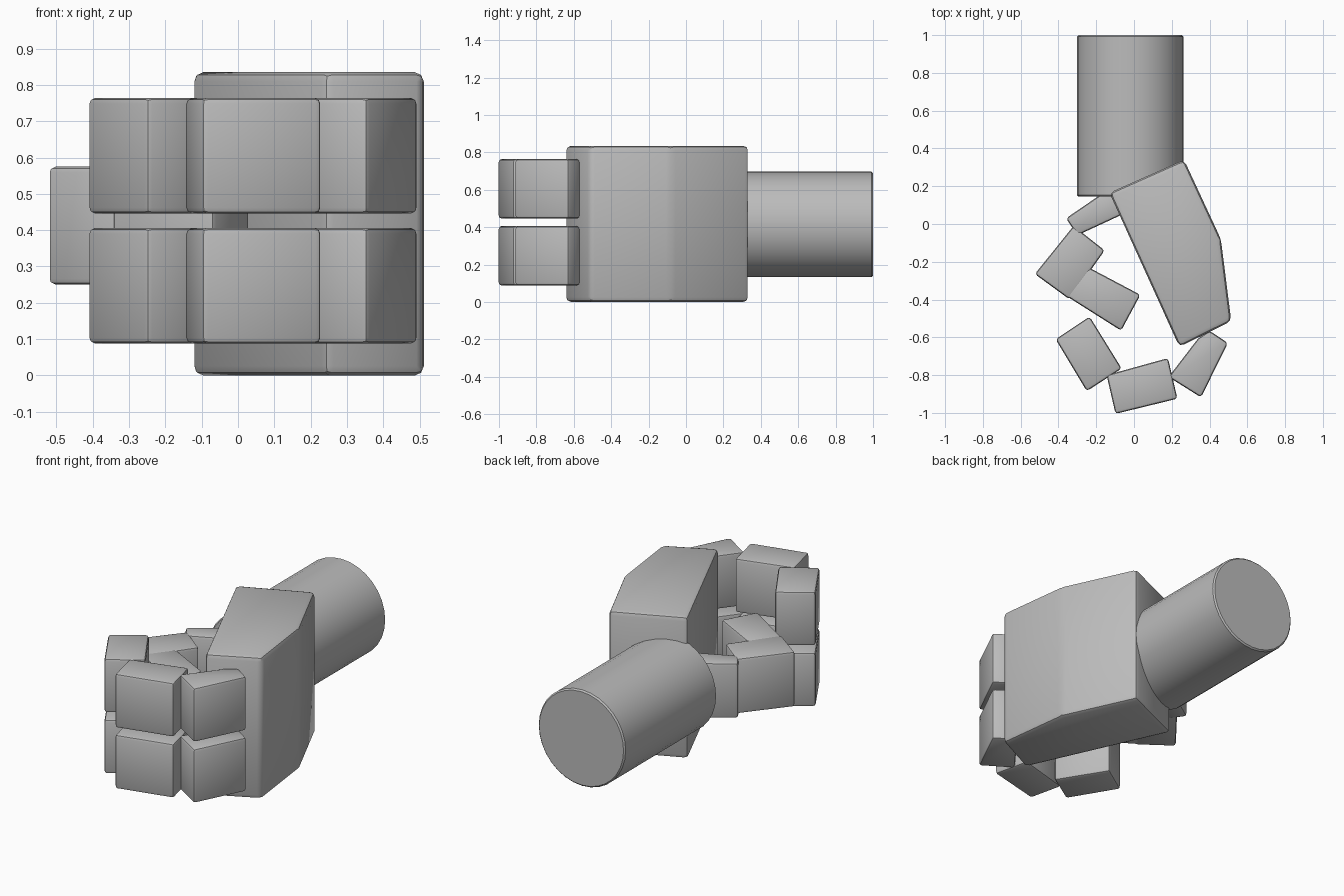
import bpy, bmesh, math
from mathutils import Vector

if "Cube" in bpy.data.objects:
    bpy.data.objects.remove(bpy.data.objects["Cube"], do_unlink=True)

# One plain grey for the whole hand
grey = bpy.data.materials.new("plain grey")
grey.use_nodes = True
COLOUR = (0.5, 0.5, 0.5, 1)
grey.diffuse_color = COLOUR
grey.node_tree.nodes["Principled BSDF"].inputs["Base Color"].default_value = COLOUR


def finish(name, bm):
    bmesh.ops.recalc_face_normals(bm, faces=bm.faces)
    mesh = bpy.data.meshes.new(name)
    bm.to_mesh(mesh)
    bm.free()
    mesh.materials.append(grey)
    obj = bpy.data.objects.new(name, mesh)
    bpy.context.collection.objects.link(obj)
    bpy.ops.object.select_all(action='DESELECT')
    obj.select_set(True)
    bpy.context.view_layer.objects.active = obj
    bpy.ops.object.shade_smooth_by_angle(angle=math.radians(35))
    return obj


def block(name, outline, bottom, top, bevel):
    """Upright prism with softened edges; outline is its plan shape."""
    bm = bmesh.new()
    base = bm.faces.new([bm.verts.new((x, y, bottom)) for x, y in outline])
    ext = bmesh.ops.extrude_face_region(bm, geom=[base])
    verts = [v for v in ext["geom"] if isinstance(v, bmesh.types.BMVert)]
    bmesh.ops.translate(bm, verts=verts, vec=Vector((0, 0, top - bottom)))
    bmesh.ops.bevel(bm, geom=list(bm.edges), offset=bevel, segments=2,
                    profile=0.5, affect='EDGES')
    return finish(name, bm)


# Forearm: cylinder along y with a thin softened rim
bm = bmesh.new()
bmesh.ops.create_cone(bm, cap_ends=True, segments=32, radius1=0.282,
                      radius2=0.282, depth=0.855)
rims = [e for e in bm.edges if abs(e.verts[0].co.z - e.verts[1].co.z) < 0.01]
bmesh.ops.bevel(bm, geom=rims, offset=0.008, segments=1, affect='EDGES')
forearm = finish("forearm", bm)
forearm.rotation_euler.x = math.radians(90)
forearm.location = (-0.02, 0.572, 0.415)

# Palm
block("palm", [(-0.13, 0.165), (0.265, 0.34), (0.46, -0.08),
               (0.515, -0.515), (0.24, -0.65)], 0, 0.835, 0.026)

# Two fingers with three joints each
finger = {
    "base": [(0.34, -0.605), (0.40, -0.565), (0.497, -0.63),
             (0.355, -0.918), (0.183, -0.81)],
    "middle": [(-0.145, -0.80), (0.18, -0.71), (0.23, -0.925), (-0.098, -1.005)],
    "tip": [(-0.415, -0.61), (-0.235, -0.49), (-0.065, -0.765), (-0.25, -0.885)],
}
for label, bottom in (("lower", 0.088), ("upper", 0.446)):
    for joint, outline in finger.items():
        block(f"{label}_finger_{joint}", outline, bottom, bottom + 0.318, 0.016)

# Thumb, curling inside the fingers
thumb = {
    "base": [(-0.36, 0.03), (-0.17, 0.16), (-0.09, 0.16), (-0.03, 0.065), (-0.30, -0.06)],
    "middle": [(-0.525, -0.265), (-0.32, -0.01), (-0.155, -0.14), (-0.34, -0.40)],
    "tip": [(-0.36, -0.38), (-0.24, -0.23), (0.034, -0.375), (-0.068, -0.565)],
}
for joint, outline in thumb.items():
    block(f"thumb_{joint}", outline, 0.25, 0.575, 0.016)
